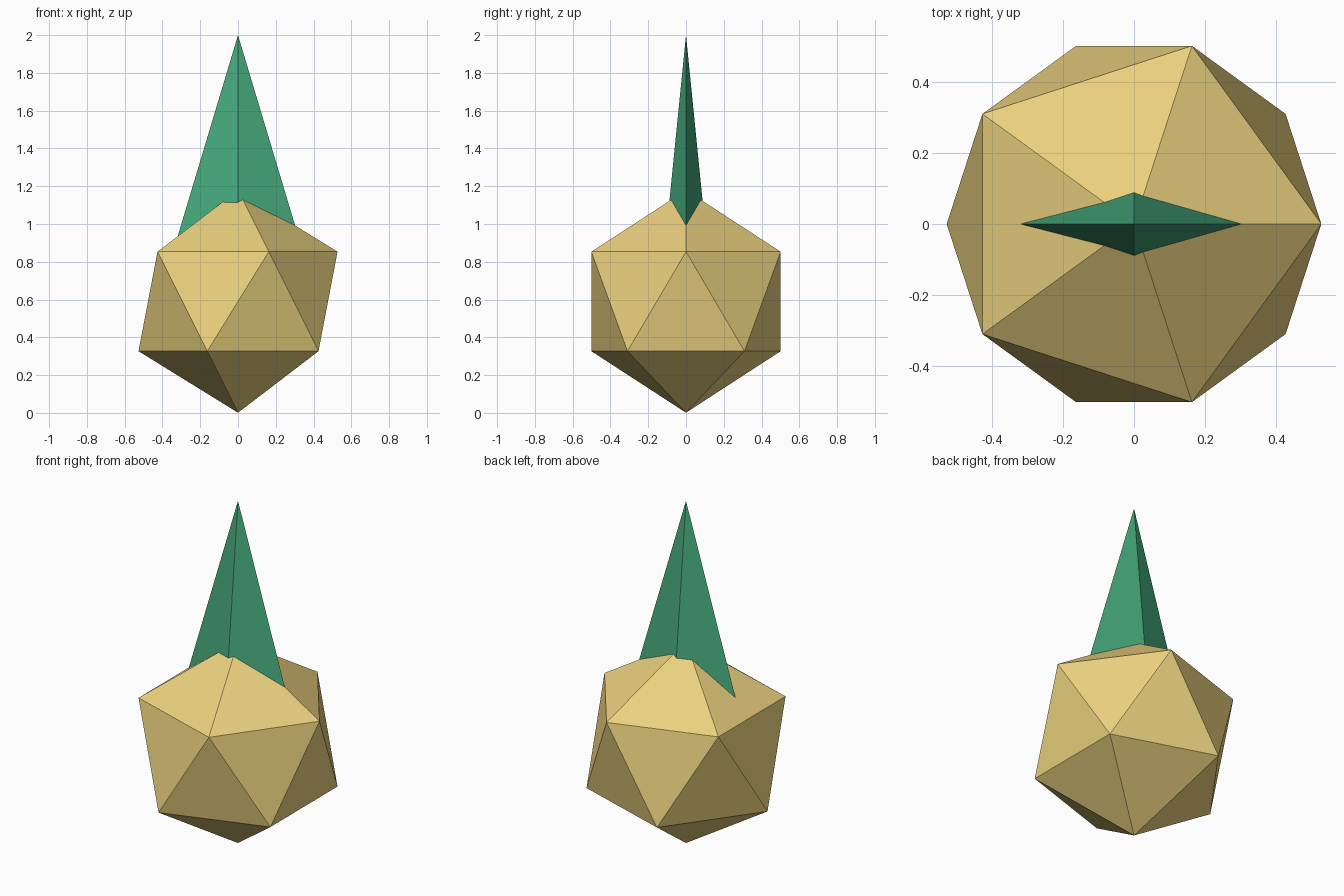
import bpy

if "Cube" in bpy.data.objects:
    bpy.data.objects.remove(bpy.data.objects["Cube"])

def paint(obj, name, color):
    mat = bpy.data.materials.new(name)
    mat.diffuse_color = color
    mat.use_nodes = True
    mat.node_tree.nodes["Principled BSDF"].inputs["Base Color"].default_value = mat.diffuse_color
    obj.name = name
    obj.data.materials.append(mat)

# Faceted twenty-sided body, standing on one point
bpy.ops.mesh.primitive_ico_sphere_add(subdivisions=1, radius=0.589, location=(0, 0, 0.59))
paint(bpy.context.object, "faceted_body", (0.83, 0.64, 0.21, 1))

# Flattened four-sided spike, its base sunk into the body
tip, base = 2.0, 0.8
height = tip - base
bpy.ops.mesh.primitive_cone_add(vertices=4, radius1=1, radius2=0, depth=height,
                                location=(0, 0, base + height / 2))
spike = bpy.context.object
spike.scale = (0.3 * height, 0.1 * height, 1)
bpy.ops.object.transform_apply(location=False, rotation=False, scale=True)
paint(spike, "spike", (0.06, 0.40, 0.20, 1))
